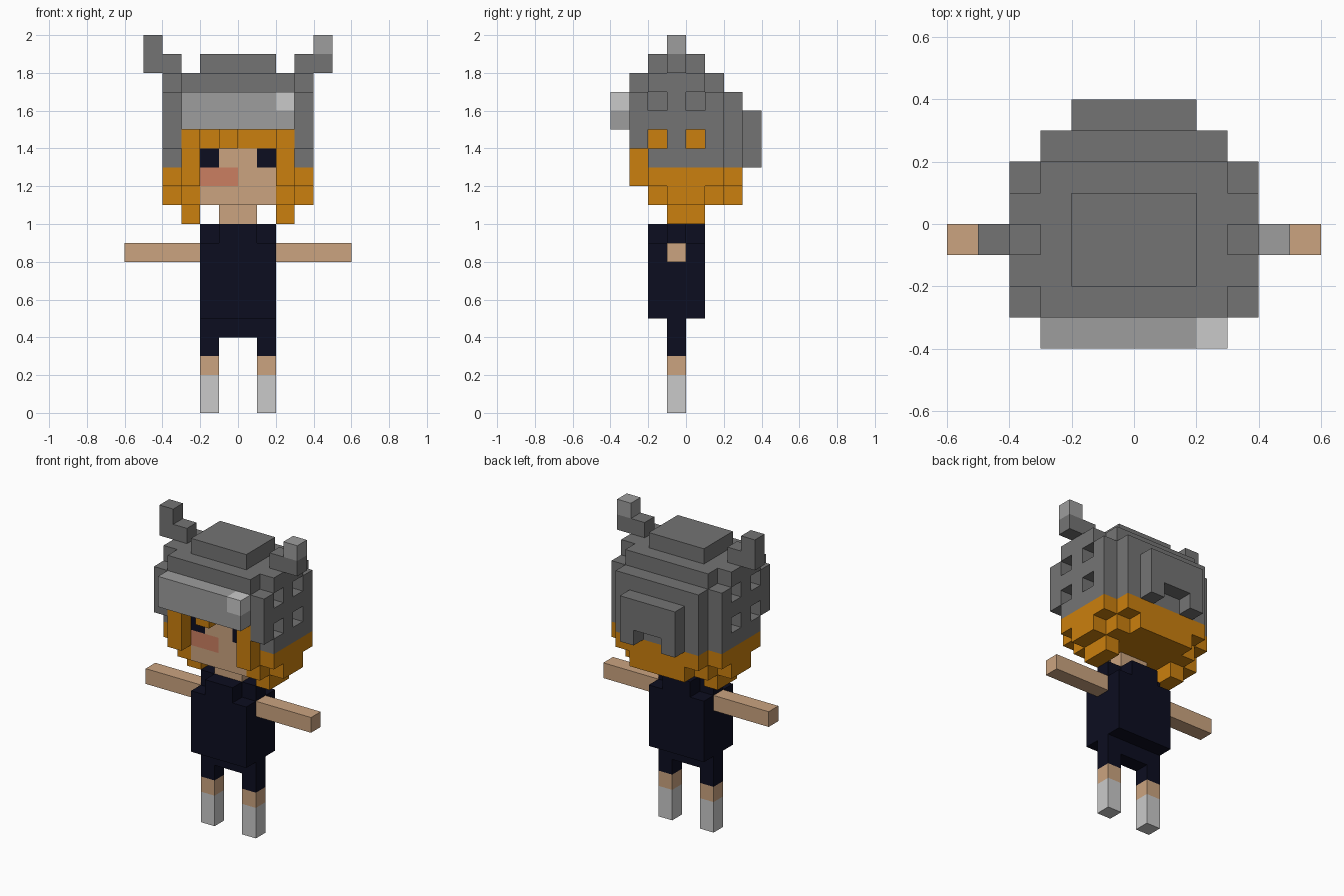
import bpy, bmesh

if "Cube" in bpy.data.objects:
    bpy.data.objects.remove(bpy.data.objects["Cube"])

U = 0.1          # size of one block
cells = {}       # (x, y, z) block -> (part, colour)

COLOURS = {
    "dark_grey": (116, 116, 116), "steel_grey": (157, 157, 157),
    "pale_grey": (202, 202, 202), "orange": (203, 128, 14),
    "skin": (203, 164, 128), "blush": (203, 127, 97), "navy": (12, 13, 32),
}


def linear(c):
    c /= 255
    return c / 12.92 if c <= 0.04045 else ((c + 0.055) / 1.055) ** 2.4


mats = {}
for name, rgb in COLOURS.items():
    mats[name] = bpy.data.materials.new(name)
    mats[name].diffuse_color = (*[linear(c) for c in rgb], 1)


def box(part, colour, x0, x1, y0, y1, z0, z1, mirror=False):
    """Fill a range of blocks; a part of None carves them away."""
    for x in range(x0, x1):
        for y in range(y0, y1):
            for z in range(z0, z1):
                for cx in ((x, -1 - x) if mirror else (x,)):
                    if part is None:
                        cells.pop((cx, y, z), None)
                    else:
                        cells[cx, y, z] = (part, colour)


# Legs and shoes
box("legs", "pale_grey", 1, 2, -1, 0, 0, 2, True)
box("legs", "skin", 1, 2, -1, 0, 2, 3, True)
box("legs", "navy", 1, 2, -1, 0, 3, 4, True)

# Dress with hips and raised collar
box("dress", "navy", -2, 2, -1, 0, 4, 5)
box("dress", "navy", -2, 2, -2, 1, 5, 9)
box("dress", "navy", -2, 2, -1, 0, 9, 10)
box("dress", "navy", -1, 1, -2, 1, 9, 10)

# Arms and neck
box("arms", "skin", 2, 6, -1, 0, 8, 9, True)
box("neck", "skin", -1, 1, -1, 0, 10, 11)

# Hair mass, sides and back
box("hair", "orange", -3, 3, -2, 2, 11, 15)
box("hair", "orange", 3, 4, -1, 1, 11, 12, True)
box("hair", "orange", 3, 4, -2, 2, 12, 13, True)
box("hair", "orange", -2, 2, 2, 3, 11, 12)
box("hair", "orange", -3, 3, 2, 3, 12, 13)
# Hair side locks and fringe tuft
box("hair", "orange", 2, 3, -1, 1, 10, 11, True)
box("hair", "orange", 2, 3, -3, -2, 12, 15, True)
box("hair", "orange", -1, 0, -3, -2, 14, 15)

# Face, eyes and blush
box("face", "skin", -2, 2, -2, -1, 11, 14)
box("face", "navy", 1, 2, -2, -1, 13, 14, True)
box("face", "blush", -2, 0, -2, -1, 12, 13)

# Helmet crown
box("helmet", "dark_grey", -3, 3, -3, 2, 15, 18)
box("helmet", "dark_grey", -4, 4, -2, 1, 17, 18)
box("helmet", "dark_grey", -2, 2, -2, 1, 18, 19)
# Helmet side guards with openings
box("helmet", "dark_grey", 3, 4, -2, 2, 13, 17, True)
box("helmet", "dark_grey", 3, 4, -3, -2, 14, 17, True)
for y in (-2, 0):
    for z in (14, 16):
        box(None, None, 3, 4, y, y + 1, z, z + 1, True)
# Helmet back plates, the outer one notched
box("helmet", "dark_grey", -3, 3, 2, 3, 13, 17)
box("helmet", "dark_grey", -2, 2, 3, 4, 13, 16)
box(None, None, -1, 1, 3, 4, 13, 14)

# Visor with bright corner
box("visor", "steel_grey", -3, 3, -4, -3, 15, 17)
box("visor", "pale_grey", 2, 3, -4, -3, 16, 17)

# Horns, the right one with a lighter tip
box("horns", "dark_grey", 3, 5, -1, 0, 18, 19, True)
box("horns", "dark_grey", 4, 5, -1, 0, 19, 20, True)
box("horns", "steel_grey", 4, 5, -1, 0, 19, 20)

# Outer face corners of a block for each direction
SIDES = {
    (1, 0, 0): ((1, 0, 0), (1, 1, 0), (1, 1, 1), (1, 0, 1)),
    (-1, 0, 0): ((0, 0, 0), (0, 0, 1), (0, 1, 1), (0, 1, 0)),
    (0, 1, 0): ((0, 1, 0), (0, 1, 1), (1, 1, 1), (1, 1, 0)),
    (0, -1, 0): ((0, 0, 0), (1, 0, 0), (1, 0, 1), (0, 0, 1)),
    (0, 0, 1): ((0, 0, 1), (1, 0, 1), (1, 1, 1), (0, 1, 1)),
    (0, 0, -1): ((0, 0, 0), (0, 1, 0), (1, 1, 0), (1, 0, 0)),
}

# Skin each part with only its exposed block faces
for part in dict.fromkeys(p for p, _ in cells.values()):
    own = {c: col for c, (p, col) in cells.items() if p == part}
    used = list(dict.fromkeys(own.values()))
    bm = bmesh.new()
    for c, col in own.items():
        for d, corners in SIDES.items():
            if tuple(a + b for a, b in zip(c, d)) in cells:
                continue
            verts = [bm.verts.new([(a + b) * U for a, b in zip(c, k)])
                     for k in corners]
            bm.faces.new(verts).material_index = used.index(col)
    bmesh.ops.remove_doubles(bm, verts=bm.verts[:], dist=0.001)
    bmesh.ops.dissolve_limit(bm, angle_limit=0.01, verts=bm.verts[:],
                             edges=bm.edges[:], delimit={'MATERIAL'})
    mesh = bpy.data.meshes.new(part)
    bm.to_mesh(mesh)
    bm.free()
    for col in used:
        mesh.materials.append(mats[col])
    bpy.context.collection.objects.link(bpy.data.objects.new(part, mesh))

for m in bpy.data.materials:
    if m.users and not m.is_grease_pencil:
        m.use_nodes = True
        m.node_tree.nodes["Principled BSDF"].inputs["Base Color"].default_value = m.diffuse_color
